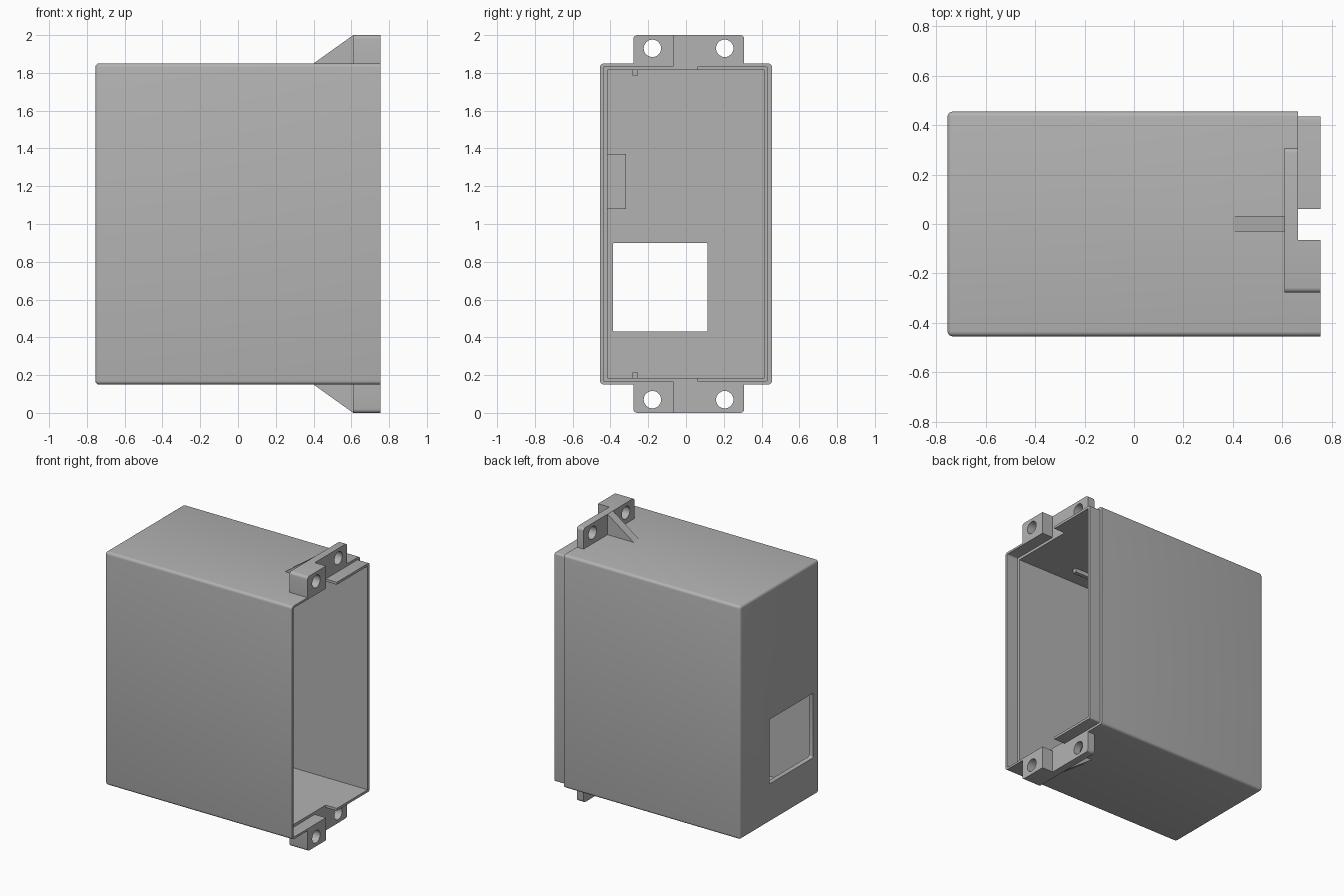
import bpy
import bmesh
from math import pi, cos, sin, radians
from mathutils import Vector, Matrix

if "Cube" in bpy.data.objects:
    bpy.data.objects.remove(bpy.data.objects["Cube"])

GREY = (0.45, 0.45, 0.45, 1)
plastic = bpy.data.materials.new("grey_plastic")
plastic.use_nodes = True
plastic.diffuse_color = GREY
plastic.node_tree.nodes["Principled BSDF"].inputs["Base Color"].default_value = GREY

BACK, FRONT = -0.755, 0.755      # closed end and open end
STEP = 0.665                     # where the mating lip begins
HALF_W, MID, HALF_H = 0.455, 1.0, 0.85
SPLIT = -0.065                   # end of the full-length wall


def finish(bm, name):
    bmesh.ops.recalc_face_normals(bm, faces=bm.faces)
    mesh = bpy.data.meshes.new(name)
    bm.to_mesh(mesh)
    bm.free()
    mesh.materials.append(plastic)
    ob = bpy.data.objects.new(name, mesh)
    bpy.context.collection.objects.link(ob)
    return ob


def bevel(bm, rule, radius, segments=4):
    edges = [e for e in bm.edges if rule(e.verts[0].co, e.verts[1].co)]
    bmesh.ops.bevel(bm, geom=edges, offset=radius, segments=segments,
                    profile=0.5, affect="EDGES")


def box(name, x, y, z, rule=None, radius=0.02):
    bm = bmesh.new()
    bmesh.ops.create_cube(bm, size=1)
    for v in bm.verts:
        v.co = [r[0] if c < 0 else r[1] for c, r in zip(v.co, (x, y, z))]
    if rule:
        bevel(bm, rule, radius)
    return finish(bm, name)


def prism(name, points, direction, rule=None, radius=0.02):
    bm = bmesh.new()
    face = bm.faces.new([bm.verts.new(p) for p in points])
    new = bmesh.ops.extrude_face_region(bm, geom=[face])["geom"]
    bmesh.ops.translate(bm, vec=Vector(direction),
                        verts=[g for g in new if isinstance(g, bmesh.types.BMVert)])
    if rule:
        bevel(bm, rule, radius)
    return finish(bm, name)


def cut(ob, cutters):
    for c in cutters:
        mod = ob.modifiers.new("cut", "BOOLEAN")
        mod.operation, mod.solver, mod.object = "DIFFERENCE", "EXACT", c
        bpy.context.view_layer.objects.active = ob
        bpy.ops.object.modifier_apply(modifier=mod.name)
        bpy.data.objects.remove(c)


def along_x(a, b):
    return abs(a.x - b.x) > 0.01


def around(half):
    return (MID - half, MID + half)


# Case: rounded box, hollow, open at +x
case = box("case", (BACK, FRONT), (-HALF_W, HALF_W), around(HALF_H),
           lambda a, b: along_x(a, b) or a.x < 0)
cut(case, [
    box("cavity", (BACK + 0.035, 1), (-0.415, 0.415), around(0.815)),
    box("window", (-1, -0.6), (-0.387, 0.115), (0.43, 0.90), along_x, 0.01),
    box("lip_step", (STEP, 1), (SPLIT, 1), (-1, 3)),
    box("wall_recess", (STEP, 1), (-0.438, 0), around(0.835), along_x, 0.01),
])

# Inner lip around the rear half of the opening
lip = box("lip", (STEP - 0.01, FRONT), (-0.3, 0.435), around(0.833), along_x, 0.012)
cut(lip, [
    box("lip_inside", (0, 1), (-0.4, 0.415), around(0.815)),
    box("lip_end", (0, 1), (-0.5, 0.06), (-1, 3)),
])

parts = [case, lip]

for side, word in ((1, "top"), (-1, "bottom")):
    def height(h):
        return MID + side * h

    # Mounting flange: stepped plan, rounded outer corners, two screw holes
    plan = [(0.61, -0.278), (FRONT, -0.278), (FRONT, SPLIT),
            (STEP, SPLIT), (STEP, 0.308), (0.61, 0.308)]
    tip = height(1.0)
    flange = prism(word + "_flange", [(x, y, height(0.843)) for x, y in plan],
                   (0, 0, side * 0.157),
                   lambda a, b: along_x(a, b) and abs(a.y - SPLIT) > 0.1
                   and abs(a.z - tip) < 0.01 and abs(b.z - tip) < 0.01)
    holes = []
    for y in (-0.178, 0.205):
        ring = [(0.5, y + 0.046 * cos(i * pi / 16), height(0.93) + 0.046 * sin(i * pi / 16))
                for i in range(32)]
        holes.append(prism("screw_hole", ring, (0.5, 0, 0)))
    cut(flange, holes)

    # Triangular rib bracing the flange
    rib = prism(word + "_rib", [(0.40, -0.03, height(0.845)), (0.62, -0.03, height(0.845)),
                                (0.62, -0.03, tip), (0.61, -0.03, tip),
                                (0.40, -0.03, height(0.85))], (0, 0.062, 0))

    # Guide rail inside the case
    rail = box(word + "_guide_rail", (BACK + 0.03, 0.3), (-0.283, -0.255),
               sorted((height(0.785), height(0.82))))
    parts += [flange, rib, rail]

# Stop block on the inner front wall
parts.append(box("inner_block", (BACK + 0.03, -0.4), (-0.42, -0.318), (1.08, 1.37)))

for ob in parts:
    bpy.ops.object.select_all(action="DESELECT")
    ob.select_set(True)
    bpy.context.view_layer.objects.active = ob
    bpy.ops.object.shade_smooth_by_angle(angle=radians(35))
